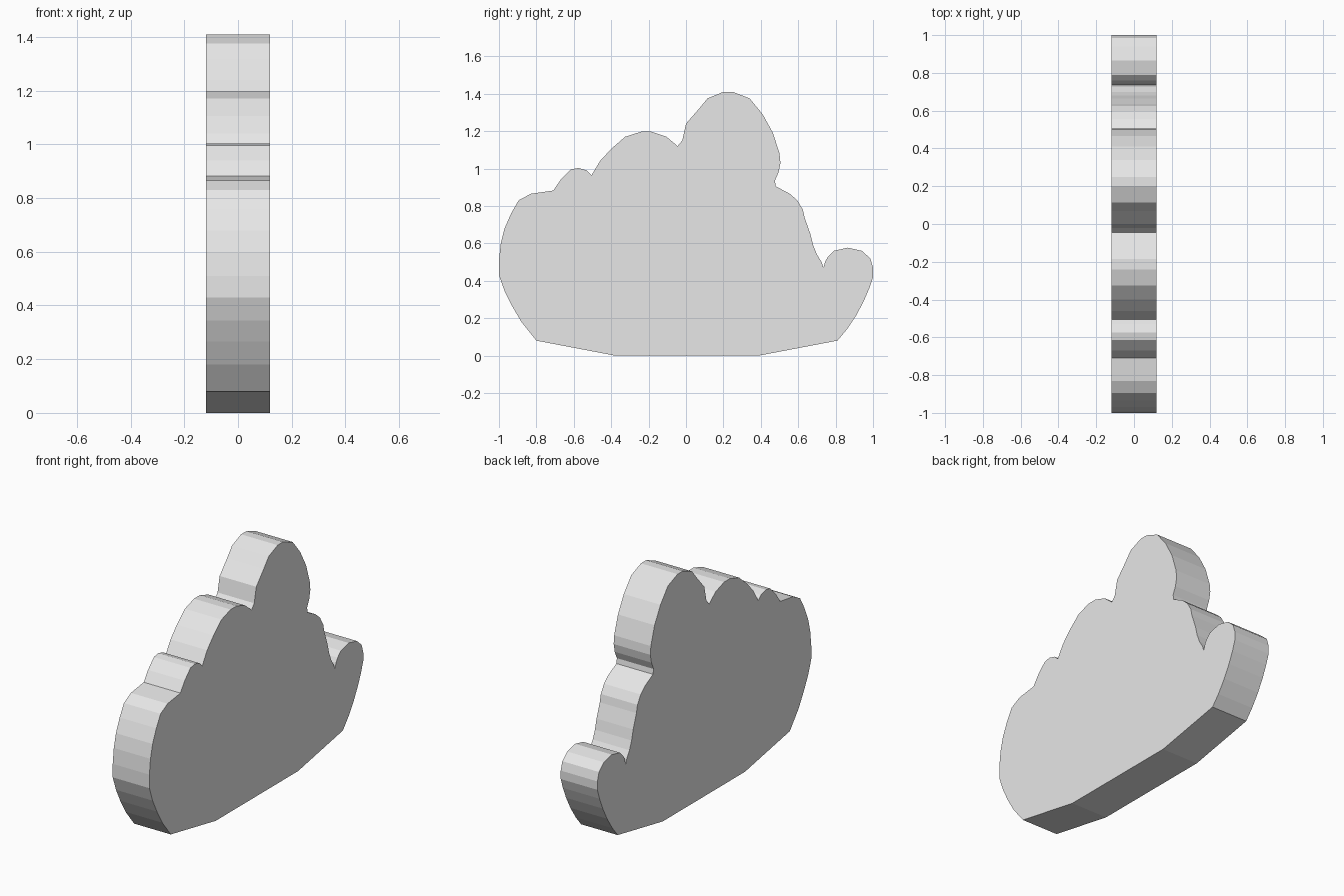
import bpy
import bmesh

HALF_THICKNESS = 0.12

# Cloud outline in (y, z), grouped by puff, counter-clockwise from the base
base = [(-0.38, 0), (0.39, 0), (0.81, 0.08)]
right_puff = [(0.86, 0.14), (0.91, 0.215), (0.95, 0.29), (0.98, 0.36), (1.0, 0.42),
              (1.0, 0.47), (0.985, 0.52), (0.94, 0.56), (0.865, 0.577), (0.79, 0.56),
              (0.76, 0.53), (0.745, 0.505)]
shoulder = [(0.735, 0.47), (0.725, 0.50), (0.70, 0.54), (0.68, 0.59), (0.665, 0.65),
            (0.635, 0.735), (0.625, 0.78), (0.595, 0.83), (0.555, 0.865)]
top_puff = [(0.48, 0.905), (0.475, 0.935), (0.495, 0.98), (0.505, 1.03), (0.50, 1.08),
            (0.465, 1.19), (0.41, 1.29), (0.34, 1.375), (0.25, 1.41), (0.20, 1.41),
            (0.115, 1.375), (0.07, 1.32), (0.0, 1.24), (-0.02, 1.15)]
middle_puff = [(-0.045, 1.12), (-0.105, 1.17), (-0.185, 1.197), (-0.24, 1.197),
               (-0.325, 1.17), (-0.40, 1.105), (-0.46, 1.04)]
small_puff = [(-0.505, 0.965), (-0.53, 0.99), (-0.575, 1.003), (-0.615, 0.995),
              (-0.67, 0.94)]
left_puff = [(-0.71, 0.882), (-0.83, 0.865), (-0.895, 0.83), (-0.935, 0.76),
             (-0.97, 0.68), (-0.99, 0.60), (-1.0, 0.51), (-1.0, 0.43), (-0.97, 0.345),
             (-0.93, 0.265), (-0.88, 0.18), (-0.80, 0.08)]
outline = base + right_puff + shoulder + top_puff + middle_puff + small_puff + left_puff

# Fill the outline and extrude it to a slab along x
bm = bmesh.new()
face = bm.faces.new([bm.verts.new((-HALF_THICKNESS, y, z)) for y, z in outline])
ext = bmesh.ops.extrude_face_region(bm, geom=[face], use_keep_orig=True)
for v in ext["geom"]:
    if isinstance(v, bmesh.types.BMVert):
        v.co.x = HALF_THICKNESS
bmesh.ops.recalc_face_normals(bm, faces=bm.faces[:])

mesh = bpy.data.meshes.new("cloud")
bm.to_mesh(mesh)
bm.free()

# Single off-white colour, flat faces
mat = bpy.data.materials.new("cloud white")
mat.diffuse_color = (0.8, 0.8, 0.8, 1)
mesh.materials.append(mat)
cloud = bpy.data.objects.new("cloud", mesh)
bpy.context.collection.objects.link(cloud)
